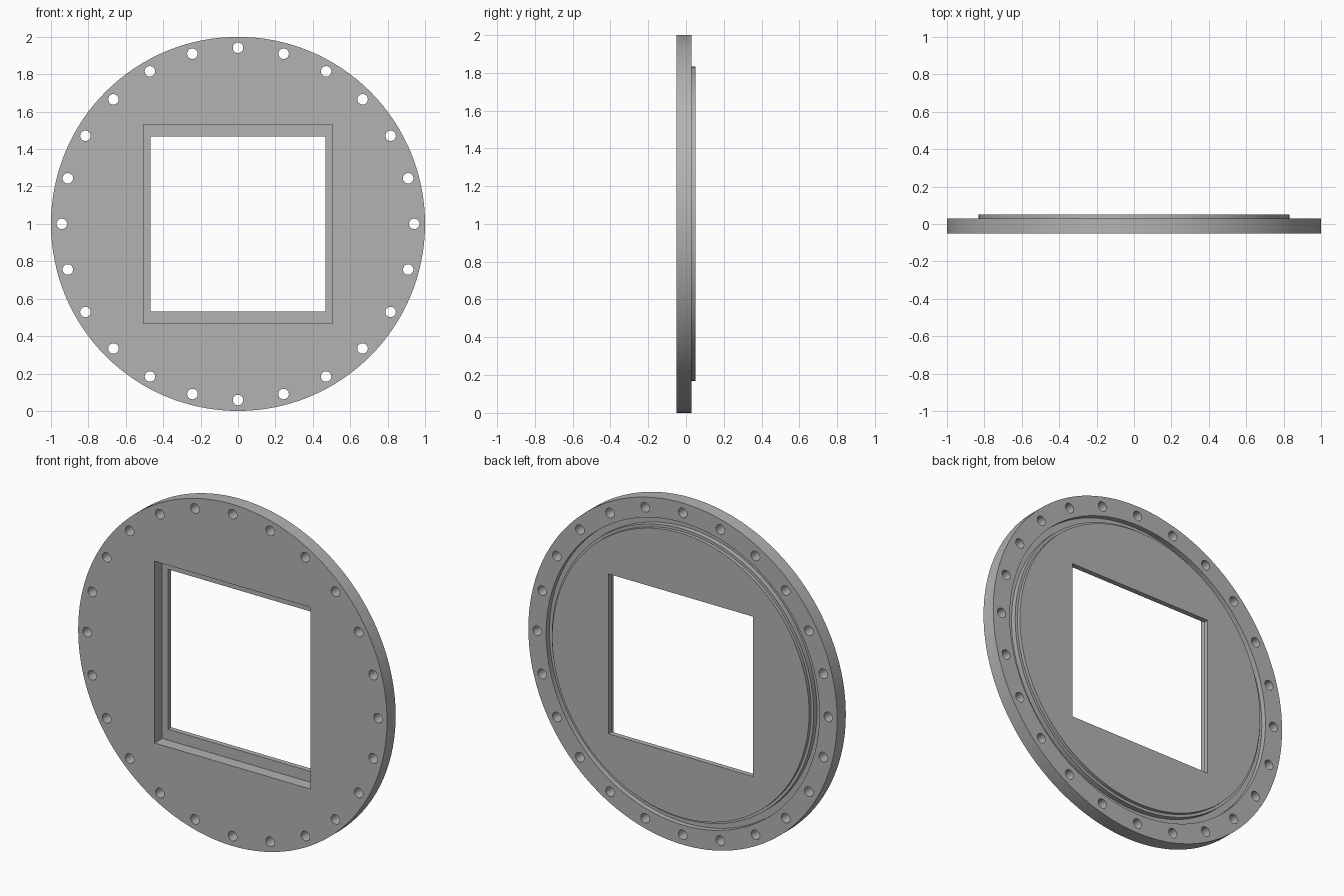
import bpy, bmesh, math
from mathutils import Matrix, Vector

if "Cube" in bpy.data.objects:
    bpy.data.objects.remove(bpy.data.objects["Cube"], do_unlink=True)

BOLTS = 24
SEGMENTS = 128
CENTRE = Vector((0, 0, 1))

grey = bpy.data.materials.new("plain grey metal")
grey.use_nodes = True
grey.diffuse_color = (0.45, 0.45, 0.45, 1)
grey.node_tree.nodes["Principled BSDF"].inputs["Base Color"].default_value = (0.45, 0.45, 0.45, 1)


def add_object(name, bm):
    bmesh.ops.recalc_face_normals(bm, faces=bm.faces)
    mesh = bpy.data.meshes.new(name)
    bm.to_mesh(mesh)
    bm.free()
    mesh.materials.append(grey)
    obj = bpy.data.objects.new(name, mesh)
    obj.location = CENTRE
    bpy.context.collection.objects.link(obj)
    return obj


def box_cutter(name, half_x, half_z, y0, y1):
    bm = bmesh.new()
    size = Matrix.Diagonal((2 * half_x, y1 - y0, 2 * half_z, 1))
    bmesh.ops.create_cube(bm, size=1, matrix=Matrix.Translation((0, (y0 + y1) / 2, 0)) @ size)
    return add_object(name, bm)


# Flange: turned profile (radius, y) with a seal groove and a raised back face
profile = [(1, -0.05), (1, 0.03), (0.885, 0.03), (0.885, 0), (0.848, 0),
           (0.848, 0.03), (0.832, 0.03), (0.832, 0.05)]
bm = bmesh.new()
verts = [bm.verts.new((r, y, 0)) for r, y in profile]
edges = [bm.edges.new(pair) for pair in zip(verts, verts[1:])]
bmesh.ops.spin(bm, geom=verts + edges, cent=(0, 0, 0), axis=(0, 1, 0),
               angle=math.tau, steps=SEGMENTS, use_merge=True)
bmesh.ops.remove_doubles(bm, verts=bm.verts, dist=0.0001)
bmesh.ops.holes_fill(bm, edges=[e for e in bm.edges if e.is_boundary], sides=0)
flange = add_object("flange_plate", bm)

# Bolt circle
bm = bmesh.new()
lay_along_y = Matrix.Rotation(math.pi / 2, 4, "X")
for i in range(BOLTS):
    turn = Matrix.Rotation(math.tau * i / BOLTS, 4, "Y")
    bmesh.ops.create_cone(bm, cap_ends=True, segments=24, radius1=0.028, radius2=0.028, depth=0.4,
                          matrix=turn @ Matrix.Translation((0.942, 0, 0)) @ lay_along_y)
bolt_holes = add_object("bolt_hole_cutter", bm)

# Window opening and its front recess
opening = box_cutter("opening_cutter", 0.468, 0.468, -0.2, 0.2)
recess = box_cutter("recess_cutter", 0.505, 0.532, -0.2, 0.02)

bpy.context.view_layer.objects.active = flange
for cutter in (recess, opening, bolt_holes):
    mod = flange.modifiers.new(cutter.name, "BOOLEAN")
    mod.operation = "DIFFERENCE"
    mod.solver = "EXACT"
    mod.object = cutter
    bpy.ops.object.modifier_apply(modifier=mod.name)
    bpy.data.objects.remove(cutter, do_unlink=True)

# Smooth turned walls, crisp corners
bpy.ops.object.select_all(action="DESELECT")
flange.select_set(True)
bpy.ops.object.shade_smooth_by_angle(angle=math.radians(30))
